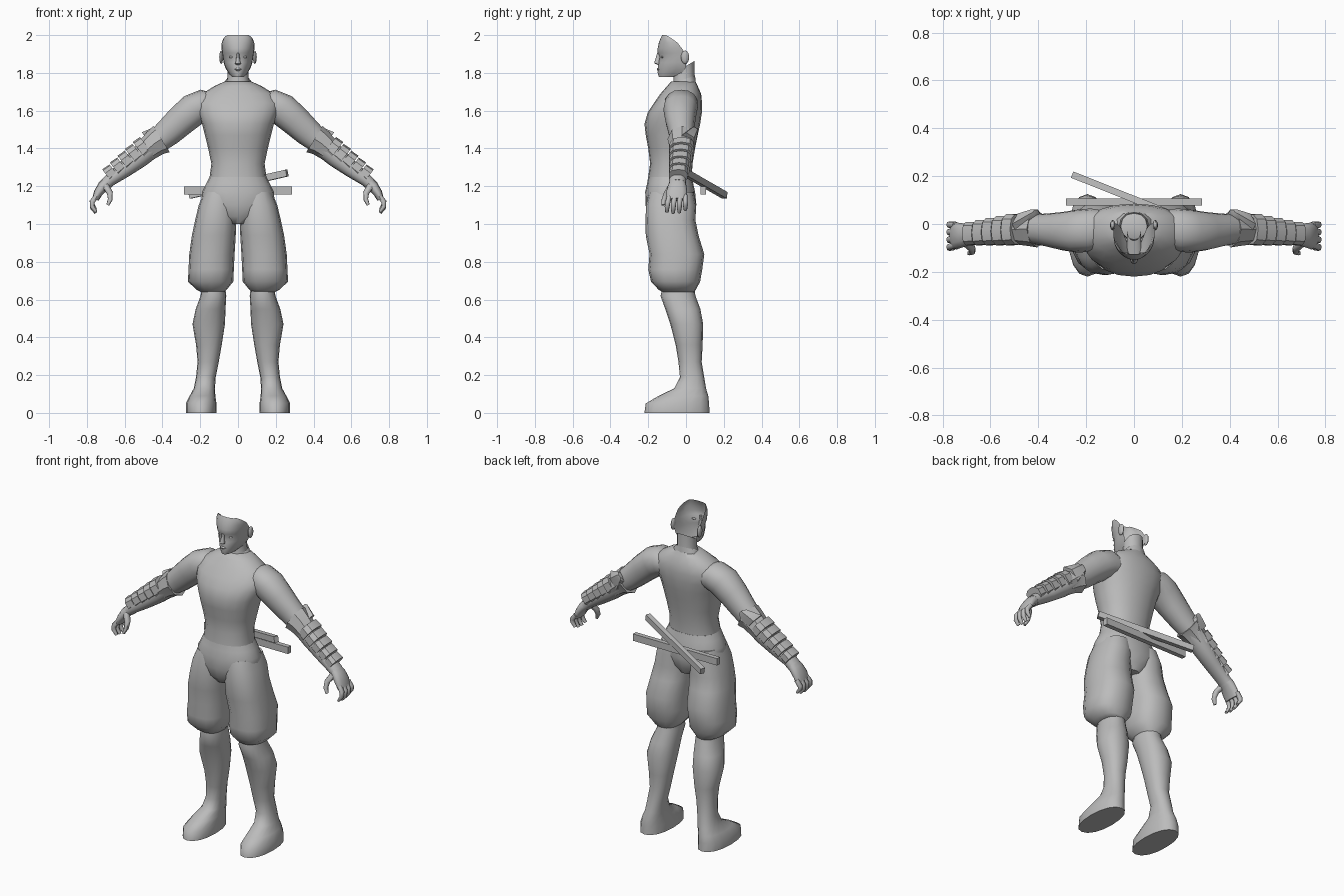
import bpy, bmesh, math
from mathutils import Vector as V

grey = bpy.data.materials.new("plain_grey")
grey.diffuse_color = (0.5, 0.5, 0.5, 1)


def finish(name, bm, angle=50):
    bmesh.ops.recalc_face_normals(bm, faces=bm.faces)
    me = bpy.data.meshes.new(name)
    bm.to_mesh(me)
    bm.free()
    me.materials.append(grey)
    ob = bpy.data.objects.new(name, me)
    bpy.context.collection.objects.link(ob)
    bpy.ops.object.select_all(action='DESELECT')
    bpy.context.view_layer.objects.active = ob
    ob.select_set(True)
    bpy.ops.object.shade_smooth_by_angle(angle=math.radians(angle))
    return ob


def loft(name, rings, n=16, e=2.2, caps=(True, True), angle=50):
    """Skin over superellipse rings given as (centre, u axis, v axis)."""
    bm = bmesh.new()
    p = lambda c: math.copysign(abs(c) ** (2 / e), c)
    rows = []
    for c, u, v in rings:
        rows.append([bm.verts.new(c + u * p(math.cos(2 * math.pi * i / n))
                                  + v * p(math.sin(2 * math.pi * i / n))) for i in range(n)])
    for a, b in zip(rows, rows[1:]):
        for i in range(n):
            j = (i + 1) % n
            bm.faces.new((a[i], a[j], b[j], b[i]))
    for on, row in zip(caps, (rows[0], rows[-1])):
        if on:
            bm.faces.new(row)
    return finish(name, bm, angle)


def stack(name, data, side=1, **kw):
    """Level rings: z, centre x, half width, front y, back y."""
    return loft(name, [(V((side * cx, (f + b) / 2, z)), V((w, 0, 0)), V((0, (b - f) / 2, 0)))
                       for z, cx, w, f, b in data], **kw)


def tube(name, pts, side=1, **kw):
    """Rings across a path in the x-z plane: x, y, z, thickness, depth."""
    rings = []
    for i, (x, y, z, r, ry) in enumerate(pts):
        a, b = pts[max(i - 1, 0)], pts[min(i + 1, len(pts) - 1)]
        d = V((b[0] - a[0], 0, b[2] - a[2])).normalized()
        rings.append((V((side * x, y, z)), V((-side * d.z, 0, d.x)) * r, V((0, ry, 0))))
    return loft(name, rings, **kw)


def blob(name, loc, scale):
    bm = bmesh.new()
    bmesh.ops.create_uvsphere(bm, u_segments=10, v_segments=6, radius=1)
    for v in bm.verts:
        v.co = V([v.co[k] * scale[k] + loc[k] for k in range(3)])
    return finish(name, bm)


def bar(name, a, b, w, h):
    a, b = V(a), V(b)
    d = (b - a).normalized()
    across = d.cross(V((0, 0, 1))).normalized()
    up = across.cross(d)
    s = math.sqrt(2)
    u, v = across * w + up * h, across * w - up * h
    return loft(name, [(a, u, v), (b, u, v)], n=4, e=2, angle=30)


# Torso and hips
stack("torso", [(1.225, 0, .150, -.200, .030), (1.25, 0, .150, -.200, .030),
                (1.32, 0, .141, -.190, .035), (1.40, 0, .158, -.200, .048),
                (1.47, 0, .175, -.213, .062), (1.53, 0, .190, -.220, .075),
                (1.59, 0, .215, -.203, .084), (1.64, 0, .225, -.170, .085),
                (1.69, 0, .190, -.135, .080), (1.73, 0, .125, -.100, .062),
                (1.755, 0, .070, -.078, .050)], n=20)
stack("hips", [(1.0, 0, .06, -.17, .02), (1.04, 0, .13, -.20, .04), (1.10, 0, .195, -.214, .055),
               (1.17, 0, .190, -.216, .048), (1.215, 0, .168, -.206, .038),
               (1.25, 0, .150, -.200, .031)], n=20)

# Neck, cut at a slant that rises to the back
loft("neck", [(V((0, -.012, 1.73)), V((.068, 0, 0)), V((0, .062, 0))),
              (V((0, -.01, 1.77)), V((.055, 0, 0)), V((0, .055, .008))),
              (V((0, -.01, 1.83)), V((.055, 0, 0)), V((0, .055, .033)))],
     n=12, caps=(False, False))

# Collar with a dip at the throat
loft("collar", [(V((0, -.015, 1.735)), V((.085, 0, 0)), V((0, .066, .018))),
                (V((0, -.012, 1.765)), V((.062, 0, 0)), V((0, .060, .022)))],
     n=12, caps=(False, False))

# Head: a face shell open at the back (z, half width, front y, back y)
bm = bmesh.new()
rows = []
for z, w, f, b in [(1.795, .030, -.070, -.005), (1.777, .030, -.143, -.075),
                   (1.800, .052, -.150, -.020), (1.830, .068, -.148, .000),
                   (1.855, .076, -.146, .002), (1.885, .081, -.139, .002),
                   (1.905, .084, -.151, -.004), (1.930, .087, -.150, -.022),
                   (1.960, .086, -.144, -.045), (1.985, .076, -.134, -.080),
                   (2.000, .058, -.126, -.105)]:
    rows.append([])
    for i in range(13):
        t = math.radians(-90 + 15 * i)
        rows[-1].append(bm.verts.new((w * math.sin(t), b + (f - b) * abs(math.cos(t)) ** .8, z)))
for a, b in zip(rows, rows[1:]):
    for i in range(12):
        bm.faces.new((a[i], a[i + 1], b[i + 1], b[i]))
finish("face", bm)
stack("nose", [(1.843, 0, .010, -.150, -.135), (1.850, 0, .016, -.167, -.135),
               (1.862, 0, .011, -.166, -.135), (1.905, 0, .007, -.152, -.135)], n=8)
stack("lips", [(1.811, 0, .008, -.150, -.14), (1.818, 0, .020, -.155, -.13),
               (1.826, 0, .008, -.152, -.14)], n=8)

for s, label in ((-1, "left"), (1, "right")):
    blob(label + "_eye", (s * .034, -.125, 1.884), (.015, .006, .006))
    blob(label + "_ear", (s * .089, -.005, 1.883), (.011, .022, .036))

    # Baggy trouser leg gathered below the knee
    stack(label + "_trouser_leg", [
        (.640, .133, .062, -.125, .045), (.652, .140, .080, -.145, .052),
        (.695, .145, .120, -.185, .075), (.760, .142, .120, -.200, .086),
        (.840, .138, .120, -.193, .097), (.940, .128, .116, -.213, .066),
        (1.02, .118, .109, -.214, .050), (1.10, .108, .100, -.212, .054),
        (1.17, .095, .085, -.195, .040)], s, e=2.4)

    # Lower leg and boot
    stack(label + "_boot", [
        (0, .195, .080, -.220, .125), (.05, .195, .081, -.213, .122),
        (.09, .188, .068, -.145, .118), (.13, .178, .056, -.062, .106),
        (.19, .170, .052, -.032, .096), (.27, .158, .056, -.040, .083),
        (.36, .154, .068, -.055, .088), (.47, .155, .086, -.083, .091),
        (.55, .145, .079, -.110, .076), (.62, .130, .068, -.135, .050),
        (.68, .130, .060, -.120, .040)], s)

    # Arm from shoulder to wrist
    tube(label + "_arm", [
        (.12, -.02, 1.63, .060, .075), (.18, -.025, 1.63, .083, .090),
        (.235, -.03, 1.605, .087, .090), (.30, -.03, 1.55, .082, .080),
        (.37, -.025, 1.485, .074, .068), (.43, -.02, 1.435, .064, .062),
        (.52, -.025, 1.355, .056, .058), (.60, -.035, 1.290, .044, .050),
        (.675, -.045, 1.235, .034, .044), (.70, -.045, 1.212, .032, .044)], s)

    # Flared elbow guard with a peak behind the joint
    tube(label + "_elbow_guard", [
        (.405, -.020, 1.450, .082, .078), (.44, -.022, 1.428, .072, .070),
        (.49, -.022, 1.385, .060, .064)], s, n=8, e=2, angle=30)
    k = V((s * .41, .03, 1.47))
    loft(label + "_elbow_peak", [
        (k + V((s * .055, -.03, -.04)), V((s * .045, 0, .055)), V((0, .05, 0))),
        (k + V((s * .005, .01, .02)), V((s * .025, 0, .025)), V((0, .025, 0))),
        (k + V((s * .0, .02, .03)), V((s * .012, 0, .012)), V((0, .010, 0)))],
        n=6, e=2, angle=30)

    # Overlapping forearm plates
    for i in range(5):
        t = i / 5
        x, z = .475 + .215 * t + .008, 1.405 - .165 * t + .010
        r = .058 - .021 * t
        tube(f"{label}_arm_plate_{i + 1}", [
            (x, -.022 - .02 * t, z, r, r + .007),
            (x + .037, -.024 - .02 * t, z - .029, r + .003, r + .010)],
            s, n=10, e=2.6, angle=30)

    # Hand with curled fingers
    tube(label + "_palm", [
        (.685, -.045, 1.228, .030, .040), (.715, -.047, 1.200, .029, .050),
        (.740, -.050, 1.165, .024, .056), (.755, -.050, 1.130, .018, .054)], s, n=12)
    for i in range(4):
        y = -.096 + .031 * i
        drop = (.006, 0, .003, .016)[i]
        tube(f"{label}_finger_{i + 1}", [
            (.748, y * .9, 1.150, .013, .014), (.772, y, 1.118, .014, .014),
            (.772, y * 1.04, 1.086 + drop, .012, .013),
            (.752, y * 1.05, 1.058 + drop, .008, .009)], s, n=8)
    tube(label + "_thumb", [
        (.705, -.075, 1.205, .020, .020), (.678, -.100, 1.165, .016, .018),
        (.676, -.115, 1.130, .013, .014), (.690, -.122, 1.100, .008, .009)], s, n=8)

# Two scabbards crossed behind the hips
bar("level_scabbard", (-.285, .092, 1.177), (.285, .092, 1.177), .014, .021)
bar("slanted_scabbard", (.26, .000, 1.270), (-.255, .205, 1.152), .014, .018)
